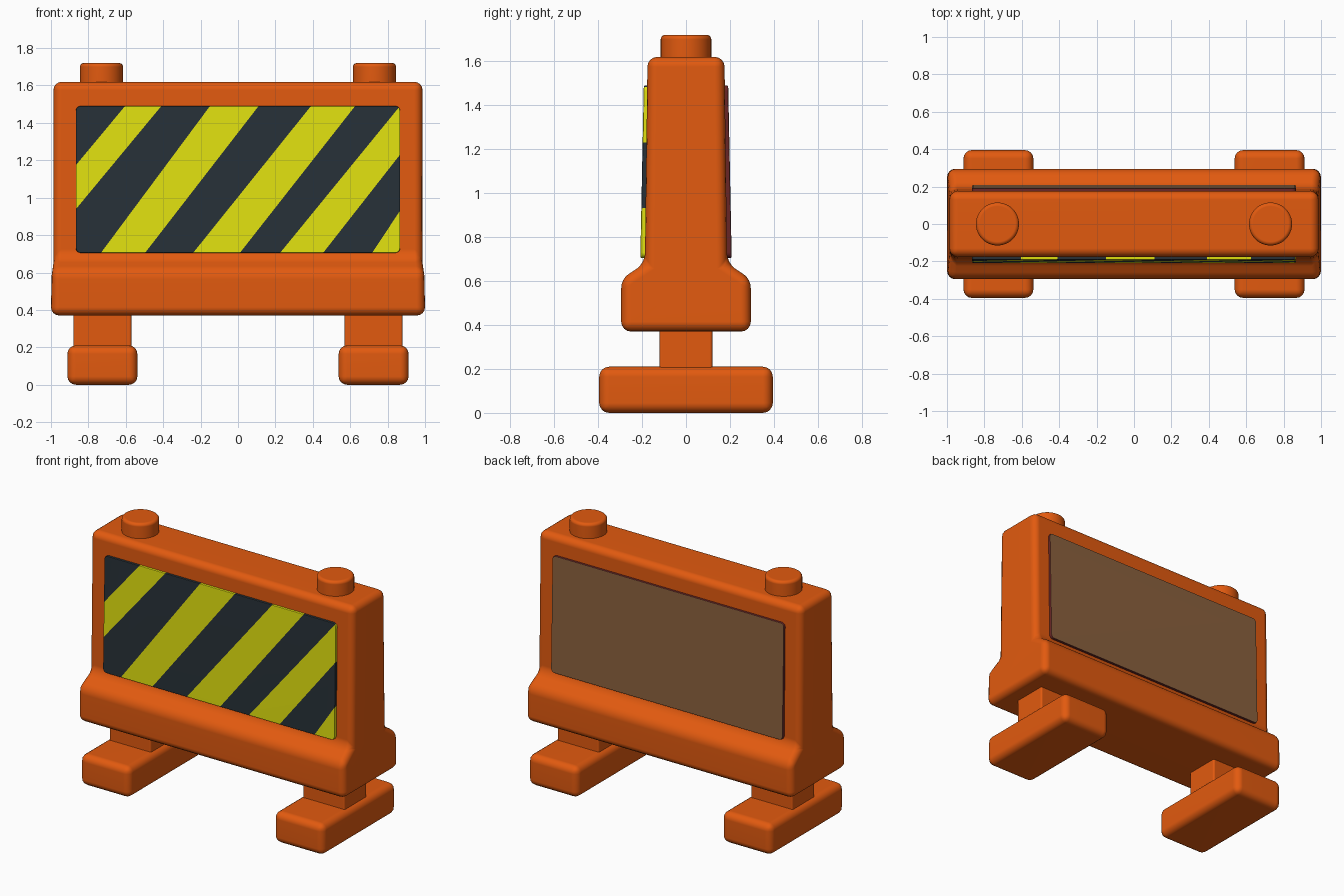
import bpy, bmesh, math
from mathutils import Vector

if "Cube" in bpy.data.objects:
    bpy.data.objects.remove(bpy.data.objects["Cube"])


def material(name, rgb):
    # sRGB 0-255 to linear
    lin = [((c / 255 + 0.055) / 1.055) ** 2.4 if c > 10 else c / 255 / 12.92 for c in rgb]
    m = bpy.data.materials.new(name)
    m.diffuse_color = (*lin, 1)
    m.use_nodes = True
    m.node_tree.nodes["Principled BSDF"].inputs["Base Color"].default_value = m.diffuse_color
    return m


ORANGE = material("safety orange", (226, 90, 15))
YELLOW = material("stripe yellow", (226, 226, 15))
DARK = material("stripe dark", (39, 49, 56))
BROWN = material("back panel brown", (139, 97, 62))
MAROON = material("panel edge maroon", (105, 38, 38))


def finish(bm, name, mats):
    bmesh.ops.recalc_face_normals(bm, faces=bm.faces)
    mesh = bpy.data.meshes.new(name)
    bm.to_mesh(mesh)
    bm.free()
    for m in mats:
        mesh.materials.append(m)
    ob = bpy.data.objects.new(name, mesh)
    bpy.context.collection.objects.link(ob)
    bpy.ops.object.select_all(action='DESELECT')
    ob.select_set(True)
    bpy.context.view_layer.objects.active = ob
    bpy.ops.object.shade_smooth_by_angle(angle=math.radians(35))
    wn = ob.modifiers.new("flat face shading", 'WEIGHTED_NORMAL')
    wn.keep_sharp = True
    return ob


def round_edges(bm, width, segments=4, min_angle=0.3):
    edges = [e for e in bm.edges if e.calc_face_angle(0) > min_angle]
    bmesh.ops.bevel(bm, geom=edges, offset=width, segments=segments,
                    profile=0.5, affect='EDGES', clamp_overlap=True)


def prism(profile, half_widths):
    # (y, z) profile spanned along x, with its own half width per point
    bm = bmesh.new()
    sides = []
    for s in (-1, 1):
        sides.append([bm.verts.new((s * w, y, z)) for (y, z), w in zip(profile, half_widths)])
        bm.faces.new(sides[-1])
    n = len(profile)
    for i in range(n):
        j = (i + 1) % n
        bm.faces.new((sides[0][i], sides[0][j], sides[1][j], sides[1][i]))
    bmesh.ops.recalc_face_normals(bm, faces=bm.faces)
    return bm


def box(name, x, half_x, half_y, z0, z1, bevel):
    bm = prism([(-half_y, z0), (half_y, z0), (half_y, z1), (-half_y, z1)], [half_x] * 4)
    round_edges(bm, bevel)
    bmesh.ops.translate(bm, verts=bm.verts, vec=(x, 0, 0))
    return finish(bm, name, [ORANGE])


# Barrier body: wide skirt stepping in to a slightly tapered wall
half = [(0.295, 0.37, 1.0), (0.295, 0.61, 1.0), (0.187, 0.68, 0.99), (0.175, 1.62, 0.987)]
loop = half + [(-y, z, w) for y, z, w in reversed(half)]
bm = prism([(y, z) for y, z, w in loop], [w for y, z, w in loop])
round_edges(bm, 0.045)
finish(bm, "barrier_body", [ORANGE])

# Feet, legs and round caps
for side, s in (("left", -1), ("right", 1)):
    box(side + "_foot", s * 0.725, 0.187, 0.395, 0, 0.21, 0.045)
    box(side + "_leg", s * 0.725, 0.155, 0.12, 0.16, 0.42, 0.012)
    bm = bmesh.new()
    bmesh.ops.create_cone(bm, cap_ends=True, segments=48, radius1=0.115, radius2=0.115, depth=0.17)
    bmesh.ops.translate(bm, verts=bm.verts, vec=(s * 0.73, 0, 1.635))
    rim = [e for e in bm.edges if all(v.co.z > 1.7 for v in e.verts)]
    bmesh.ops.bevel(bm, geom=rim, offset=0.02, segments=4, profile=0.5, affect='EDGES')
    finish(bm, side + "_top_cap", [ORANGE])


def panel(s):
    # Slab following the sloping wall on side s of y
    bm = prism([(s * 0.15, 0.705), (s * 0.208, 0.705), (s * 0.192, 1.49), (s * 0.15, 1.49)],
               [0.867] * 4)
    corners = [e for e in bm.edges if abs((e.verts[0].co - e.verts[1].co).y) > 0.03]
    bmesh.ops.bevel(bm, geom=corners, offset=0.025, segments=4, profile=0.5, affect='EDGES')
    front = [e for e in bm.edges if all(abs(v.co.y) > 0.18 for v in e.verts)]
    bmesh.ops.bevel(bm, geom=front, offset=0.006, segments=2, profile=0.5, affect='EDGES')
    bmesh.ops.recalc_face_normals(bm, faces=bm.faces)
    return bm


# Striped front panel: cut along each stripe border, colours alternate
borders = [(-0.87, 1.17, -0.604, 1.49), (-0.87, 0.935, -0.41, 1.49),
           (-0.733, 0.705, -0.15, 1.49), (-0.497, 0.705, 0.11, 1.49),
           (-0.24, 0.705, 0.39, 1.49), (0.01, 0.705, 0.626, 1.49),
           (0.225, 0.705, 0.866, 1.49), (0.455, 0.705, 0.866, 1.23),
           (0.717, 0.705, 0.866, 0.93)]
bm = panel(-1)
for x0, z0, x1, z1 in borders:
    bmesh.ops.bisect_plane(bm, geom=bm.verts[:] + bm.edges[:] + bm.faces[:],
                           plane_co=(x0, 0, z0), plane_no=Vector((z1 - z0, 0, x0 - x1)).normalized())
for f in bm.faces:
    c = f.calc_center_median()
    passed = sum(c.x > x0 + (c.z - z0) * (x1 - x0) / (z1 - z0) for x0, z0, x1, z1 in borders)
    f.material_index = passed % 2
finish(bm, "striped_front_panel", [DARK, YELLOW])

# Plain back panel with a darker edge
bm = panel(1)
for f in bm.faces:
    f.material_index = 0 if abs(f.normal.y) > 0.9 else 1
finish(bm, "plain_back_panel", [BROWN, MAROON])
